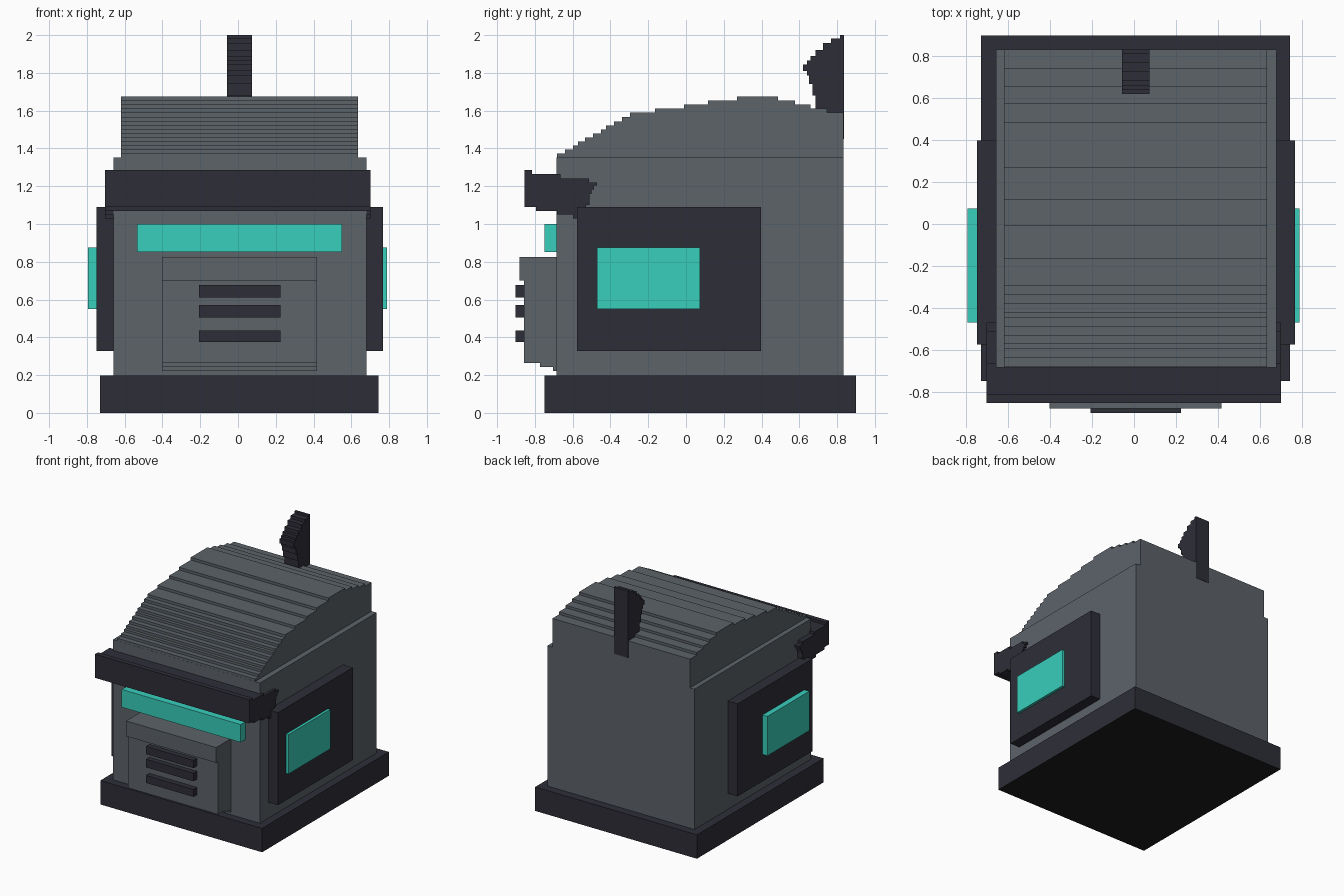
import bpy, bmesh


def material(name, rgb):
    m = bpy.data.materials.new(name)
    m.diffuse_color = (*rgb, 1)
    return m


GREY = material("slate grey", (0.107, 0.125, 0.141))
DARK = material("charcoal", (0.027, 0.027, 0.039))
TEAL = material("bright teal", (0.04, 0.62, 0.50))
BLACK = material("underside black", (0.012, 0.012, 0.012))


def extrude_profile(name, x0, x1, profile, mat):
    """Extrude a closed (y, z) outline from x0 to x1."""
    bm = bmesh.new()
    face = bm.faces.new([bm.verts.new((x0, y, z)) for y, z in profile])
    ext = bmesh.ops.extrude_face_region(bm, geom=[face])
    verts = [v for v in ext["geom"] if isinstance(v, bmesh.types.BMVert)]
    bmesh.ops.translate(bm, verts=verts, vec=(x1 - x0, 0, 0))
    bmesh.ops.recalc_face_normals(bm, faces=bm.faces)
    me = bpy.data.meshes.new(name)
    bm.to_mesh(me)
    bm.free()
    me.materials.append(mat)
    ob = bpy.data.objects.new(name, me)
    bpy.context.collection.objects.link(ob)
    return ob


def box(name, x0, x1, y0, y1, z0, z1, mat):
    return extrude_profile(name, x0, x1, [(y0, z0), (y1, z0), (y1, z1), (y0, z1)], mat)


def stairs(steps, end):
    """Turn (start, height) steps into a stepped (y, z) line up to end."""
    pts = []
    for i, (y, z) in enumerate(steps):
        nxt = steps[i + 1][0] if i + 1 < len(steps) else end
        pts += [(y, z), (nxt, z)]
    return pts


def risers(steps, end):
    """Turn (y, start height) steps into a stepped line climbing to end."""
    return [(y, z) for z, y in stairs([(z, y) for y, z in steps], end)]


# Plinth with a dark underside
base = box("base", -0.73, 0.745, -0.75, 0.90, 0, 0.197, DARK)
base.data.materials.append(BLACK)
for p in base.data.polygons:
    if p.normal.z < -0.5:
        p.material_index = 1

# Main body
box("body", -0.66, 0.68, -0.685, 0.833, 0.197, 1.353, GREY)

# Stepped curved roof
roof_steps = [(-0.684, 1.373), (-0.64, 1.395), (-0.598, 1.415), (-0.571, 1.436),
              (-0.534, 1.457), (-0.492, 1.479), (-0.45, 1.50), (-0.423, 1.521),
              (-0.381, 1.543), (-0.339, 1.566), (-0.296, 1.589), (-0.164, 1.611),
              (-0.01, 1.632), (0.116, 1.654), (0.27, 1.676), (0.487, 1.654),
              (0.577, 1.632), (0.66, 1.612), (0.746, 1.59)]
extrude_profile("roof", -0.62, 0.635,
                [(0.833, 1.34), (-0.684, 1.34)] + stairs(roof_steps, 0.833), GREY)

# Brow visor wrapping around the front
visor_top = stairs([(-0.855, 1.285), (-0.815, 1.264), (-0.665, 1.241), (-0.513, 1.22)], -0.47)
visor_back = [(-0.47, 1.203), (-0.487, 1.203), (-0.487, 1.182), (-0.50, 1.182),
              (-0.50, 1.16), (-0.51, 1.16), (-0.51, 1.10), (-0.53, 1.10),
              (-0.53, 1.065), (-0.56, 1.065), (-0.56, 1.03), (-0.597, 1.03),
              (-0.597, 1.05), (-0.683, 1.05), (-0.683, 1.07), (-0.794, 1.07),
              (-0.794, 1.09), (-0.855, 1.09)]
extrude_profile("visor", -0.705, 0.702, visor_top + visor_back, DARK)

# Glowing front strip
box("front_window", -0.535, 0.55, -0.75, -0.67, 0.853, 1.0, TEAL)

# Side panels with glowing windows
for side, wall, panel, glass in (("right", 0.67, 0.768, 0.79), ("left", -0.65, -0.75, -0.795)):
    box(side + "_panel", *sorted((wall, panel)), -0.576, 0.398, 0.328, 1.09, DARK)
    box(side + "_window", *sorted((wall, glass)), -0.47, 0.075, 0.55, 0.875, TEAL)

# Front grille housing and its slats
grille = [(-0.67, 0.826), (-0.882, 0.826), (-0.882, 0.70), (-0.857, 0.70),
          (-0.857, 0.265), (-0.772, 0.265), (-0.772, 0.244), (-0.704, 0.244),
          (-0.704, 0.222), (-0.67, 0.222)]
extrude_profile("grille_housing", -0.403, 0.418, grille, GREY)
for i, (z0, z1) in enumerate(((0.612, 0.676), (0.504, 0.57), (0.375, 0.437))):
    box(f"grille_slat_{i + 1}", -0.207, 0.225, -0.902, -0.85, z0, z1, DARK)

# Stepped fin at the back of the roof
fin_front = risers([(0.746, 1.59), (0.685, 1.612), (0.67, 1.68), (0.652, 1.74),
                    (0.64, 1.785), (0.62, 1.81), (0.64, 1.845), (0.66, 1.865),
                    (0.685, 1.89), (0.725, 1.92), (0.768, 1.957), (0.815, 1.982)], 2.0)
extrude_profile("roof_fin", -0.057, 0.073,
                [(0.836, 2.0), (0.836, 1.45), (0.746, 1.45)] + fin_front, DARK)
